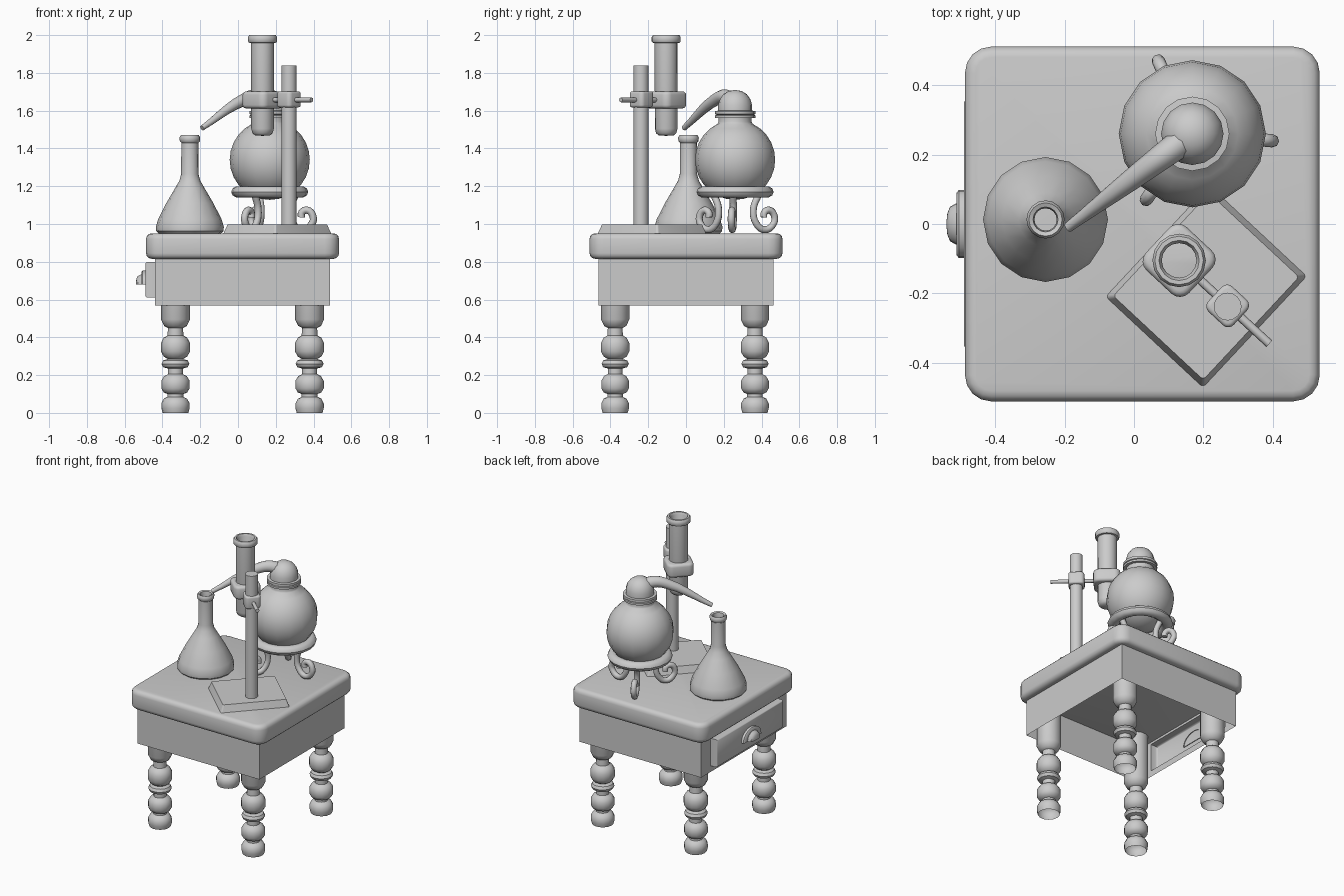
import bpy, bmesh, math
from mathutils import Matrix, Vector

if "Cube" in bpy.data.objects:
    bpy.data.objects.remove(bpy.data.objects["Cube"])


def smooth(ob, angle=40):
    bpy.ops.object.select_all(action='DESELECT')
    ob.select_set(True)
    bpy.context.view_layer.objects.active = ob
    bpy.ops.object.shade_smooth_by_angle(angle=math.radians(angle))


def finish(name, bm, loc=(0, 0, 0), rot=0, normals=True):
    if normals:
        bmesh.ops.recalc_face_normals(bm, faces=bm.faces[:])
    me = bpy.data.meshes.new(name)
    bm.to_mesh(me)
    bm.free()
    ob = bpy.data.objects.new(name, me)
    ob.location = loc
    ob.rotation_euler.z = math.radians(rot)
    bpy.context.collection.objects.link(ob)
    smooth(ob)
    return ob


def lathe(name, profile, x, y, n=16):
    """Revolve (radius, z) points about a vertical axis."""
    bm = bmesh.new()
    rings = [[bm.verts.new((r * math.cos(2 * math.pi * i / n), r * math.sin(2 * math.pi * i / n), z))
              for i in range(n)] for r, z in profile]
    for a, b in zip(rings, rings[1:]):
        for i in range(n):
            j = (i + 1) % n
            bm.faces.new((a[i], a[j], b[j], b[i]))
    bmesh.ops.remove_doubles(bm, verts=bm.verts[:], dist=1e-5)
    return finish(name, bm, (x, y, 0))


def rounded_box(name, loc, size, corner, edge, rot=0, taper=1.0):
    """Box with rounded plan corners, then rounded top and bottom rims."""
    bm = bmesh.new()
    bmesh.ops.create_cube(bm, size=1, matrix=Matrix.Diagonal((*size, 1)))
    upright = [e for e in bm.edges if abs(e.verts[0].co.z - e.verts[1].co.z) > 1e-4]
    bmesh.ops.bevel(bm, geom=upright, offset=corner, segments=4, profile=0.5, affect='EDGES')
    if edge:
        rims = [e for e in bm.edges if abs(e.verts[0].co.z - e.verts[1].co.z) < 1e-4]
        bmesh.ops.bevel(bm, geom=rims, offset=edge, segments=3, profile=0.5, affect='EDGES')
    for v in bm.verts:
        if v.co.z > 0:
            v.co.x *= taper
            v.co.y *= taper
    return finish(name, bm, loc, rot)


def tube(name, points, radius, radii=None, res=5):
    """Round tube along a smooth path."""
    cu = bpy.data.curves.new(name, 'CURVE')
    cu.dimensions = '3D'
    cu.bevel_depth = radius
    cu.bevel_resolution = 2
    cu.resolution_u = res
    cu.use_fill_caps = True
    sp = cu.splines.new('BEZIER')
    sp.bezier_points.add(len(points) - 1)
    for i, (bp, p) in enumerate(zip(sp.bezier_points, points)):
        bp.co = p
        bp.radius = radii[i] if radii else 1
    for bp in sp.bezier_points:
        bp.handle_left_type = bp.handle_right_type = 'AUTO'
    ob = bpy.data.objects.new(name, cu)
    bpy.context.collection.objects.link(ob)
    bpy.ops.object.select_all(action='DESELECT')
    ob.select_set(True)
    bpy.context.view_layer.objects.active = ob
    bpy.ops.object.convert(target='MESH')
    smooth(bpy.context.view_layer.objects.active, 50)


TX = 0.024  # table centre in x

# Table top
rounded_box("table_top", (TX, 0, 0.883), (1.022, 1.022, 0.135), 0.075, 0.03)

# Open apron shell with a raised drawer front on the left side
bm = bmesh.new()
bmesh.ops.create_cube(bm, size=1, matrix=Matrix.Diagonal((0.927, 0.927, 0.255, 1)))
caps = [f for f in bm.faces if abs(f.normal.z) > 0.9]
bmesh.ops.delete(bm, geom=caps, context='FACES_ONLY')
bm.normal_update()
left = [f for f in bm.faces if f.normal.x < -0.9]
bmesh.ops.inset_individual(bm, faces=left, thickness=0.03)
for v in left[0].verts:
    v.co.y = math.copysign(0.36, v.co.y)
    v.co.z = 0.105 if v.co.z > 0 else -0.085
for inset, depth in ((0, 0.038), (0.004, 0.008), (0.008, 0.004)):
    bmesh.ops.inset_individual(bm, faces=left, thickness=inset, depth=depth)
finish("apron_and_drawer", bm, (TX, 0, 0.695), normals=False)

# Cup pull: half-round flange and half dome, flat underneath
bm = bmesh.new()
n = 12
outline = [(-0.485, 0.098, 0.075), (-0.505, 0.098, 0.075), (-0.511, 0.09, 0.067),
           (-0.511, 0.06, 0.054), (-0.53, 0.05, 0.045), (-0.538, 0.03, 0.03), (-0.541, 0, 0)]
rows = [[bm.verts.new((x, ry * math.cos(math.pi * i / n), 0.68 + rz * math.sin(math.pi * i / n)))
         for i in range(n + 1)] for x, ry, rz in outline]
for a, b in zip(rows, rows[1:]):
    for i in range(n):
        bm.faces.new((a[i], a[i + 1], b[i + 1], b[i]))
bm.faces.new([r[0] for r in rows] + [r[-1] for r in rows[-2::-1]])
bmesh.ops.remove_doubles(bm, verts=bm.verts[:], dist=1e-5)
finish("drawer_pull", bm)

# Turned legs, open at the foot
leg = [(0.068, 0), (0.075, 0.025), (0.075, 0.05), (0.062, 0.075), (0.042, 0.085), (0.042, 0.1),
       (0.062, 0.108), (0.075, 0.13), (0.075, 0.17), (0.06, 0.195), (0.04, 0.205), (0.04, 0.235),
       (0.065, 0.242), (0.074, 0.26), (0.065, 0.278), (0.04, 0.285), (0.062, 0.298), (0.077, 0.325),
       (0.077, 0.37), (0.062, 0.398), (0.042, 0.41), (0.04, 0.45), (0.06, 0.46), (0.077, 0.495),
       (0.077, 0.82)]
for sx, side in ((-1, "left"), (1, "right")):
    for y, end in ((-0.375, "front"), (0.365, "back")):
        lathe(f"{end}_{side}_leg", leg, TX + sx * 0.355, y, 14)

# Conical flask with open neck
lathe("conical_flask", [(0, 0.95), (0.165, 0.95), (0.178, 0.962), (0.18, 0.985), (0.168, 1.025),
                        (0.125, 1.11), (0.078, 1.19), (0.055, 1.23), (0.046, 1.265), (0.045, 1.43),
                        (0.053, 1.438), (0.055, 1.458), (0.048, 1.47), (0.036, 1.465),
                        (0.032, 1.44), (0.032, 1.25)], -0.255, 0.013)

# Round boiling flask with collar and domed cap
FX, FY = 0.168, 0.26
ball = [(0.212 * math.sin(t), 1.34 - 0.212 * math.cos(t))
        for t in (math.pi * i / 14 for i in range(13))]
lathe("round_flask", ball + [(0.088, 1.54), (0.088, 1.562), (0.107, 1.562), (0.107, 1.575),
                             (0.098, 1.578), (0.107, 1.582), (0.107, 1.598), (0.09, 1.6)], FX, FY)
lathe("flask_cap", [(0.09, 1.598), (0.09, 1.63), (0.08, 1.662), (0.062, 1.687), (0.035, 1.704),
                    (0, 1.71)], FX, FY)
tube("spout", [(0.15, 0.245, 1.655), (0.095, 0.205, 1.675), (0.035, 0.16, 1.66), (-0.19, -0.01, 1.508)],
     0.035, [1.2, 1.1, 0.98, 0.42])

# Tripod: ring and three scroll feet
ring = [(0.166 + 0.038 * math.cos(a), 1.17 + 0.031 * math.sin(a))
        for a in (2 * math.pi * i / 10 for i in range(11))]
lathe("tripod_ring", ring, FX, FY, 20)
scroll = [(0.14, 1.16), (0.107, 1.08), (0.125, 1.0), (0.175, 0.97), (0.222, 0.998),
          (0.23, 1.04), (0.2, 1.073), (0.17, 1.06), (0.168, 1.035)]
for k in range(3):
    a = math.radians(-5 + 120 * k)
    tube(f"tripod_foot_{k + 1}", [(FX + r * math.cos(a), FY + r * math.sin(a), z) for r, z in scroll],
         0.019, res=4)

# Clamp stand: base plate, pole, clamps and rod
rounded_box("stand_base", (0.208, -0.18, 0.973), (0.44, 0.385, 0.05), 0.012, 0, 47, 0.92)
lathe("stand_pole", [(0.04, 0.97), (0.04, 1.84), (0, 1.84)], 0.27, -0.238)
rounded_box("pole_clamp", (0.27, -0.236, 1.66), (0.1, 0.1, 0.085), 0.022, 0.012, 47)
rounded_box("tube_clamp", (0.13, -0.105, 1.657), (0.17, 0.17, 0.09), 0.036, 0.018, 47)
tube("clamp_rod", [(0.15, -0.124, 1.657), (0.39, -0.345, 1.657)], 0.0125, res=1)

# Test tube, hollow with rim
lathe("test_tube", [(0, 1.467), (0.038, 1.468), (0.053, 1.48), (0.06, 1.505), (0.061, 1.958),
                    (0.072, 1.96), (0.077, 1.967), (0.077, 1.99), (0.07, 2.0), (0.058, 2.0),
                    (0.05, 1.985), (0.05, 1.52), (0, 1.5)], 0.13, -0.105)
